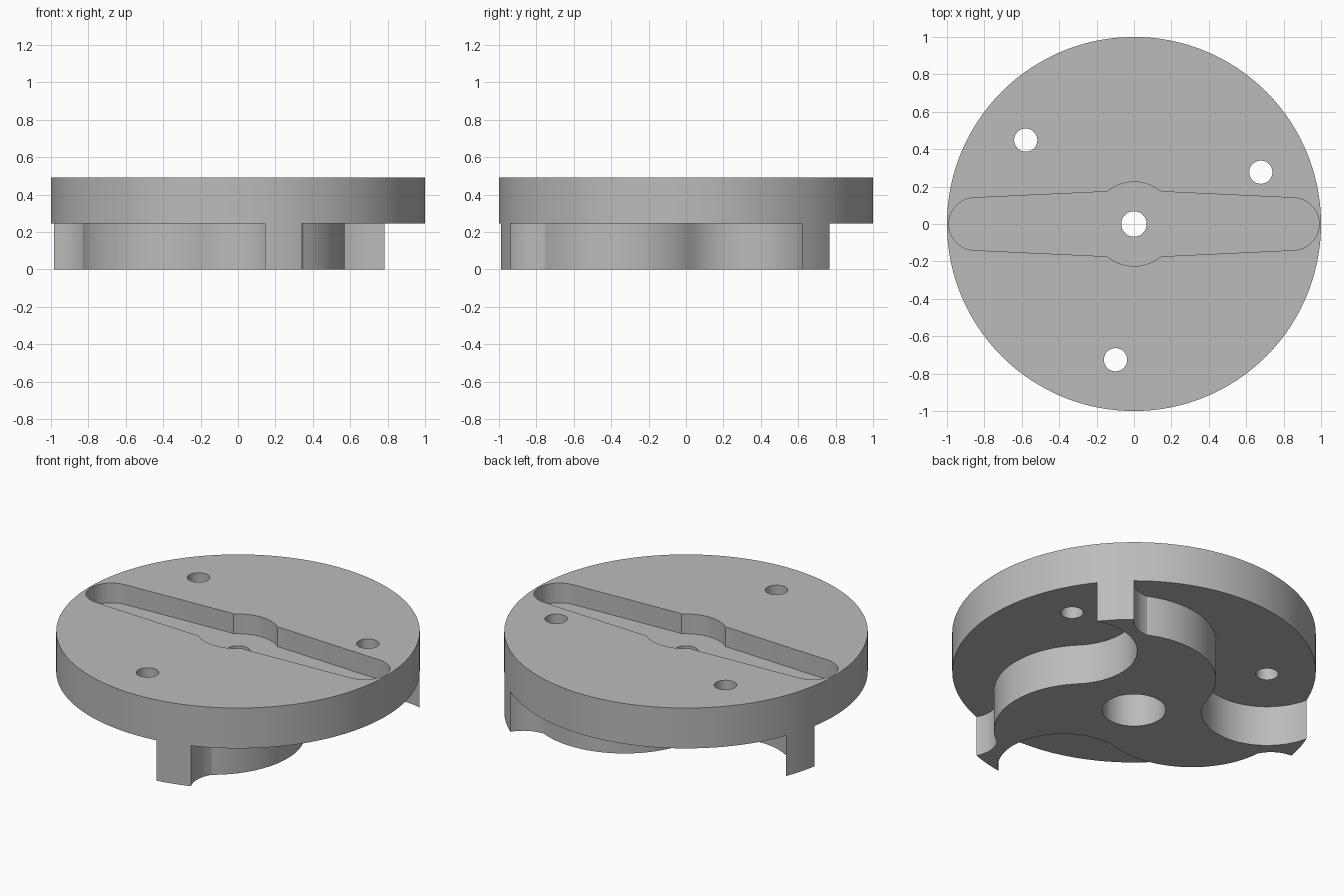
import bpy, bmesh
from math import sin, cos, radians, atan2, degrees, hypot
from mathutils import Matrix

cube = bpy.data.objects.get("Cube")
if cube:
    bpy.data.objects.remove(cube, do_unlink=True)

HEIGHT, PLATE_Z, SLOT_Z = 0.49, 0.245, 0.37

grey = bpy.data.materials.new("machined_grey")
grey.use_nodes = True
colour = (0.5, 0.5, 0.5, 1)
grey.diffuse_color = colour
grey.node_tree.nodes["Principled BSDF"].inputs["Base Color"].default_value = colour


def arc(cx, cy, r, start, end, n):
    """Points along an arc, angles in degrees."""
    angles = [radians(start + (end - start) * i / n) for i in range(n + 1)]
    return [(cx + r * cos(a), cy + r * sin(a)) for a in angles]


def prism(name, outline, z0, z1, turn=0):
    """Extrude a flat outline between two heights."""
    bm = bmesh.new()
    face = bm.faces.new([bm.verts.new((x, y, z0)) for x, y in outline])
    top = bmesh.ops.extrude_face_region(bm, geom=[face])["geom"]
    verts = [v for v in top if isinstance(v, bmesh.types.BMVert)]
    bmesh.ops.translate(bm, verts=verts, vec=(0, 0, z1 - z0))
    bmesh.ops.recalc_face_normals(bm, faces=bm.faces)
    bm.transform(Matrix.Rotation(radians(turn), 4, "Z"))
    mesh = bpy.data.meshes.new(name)
    bm.to_mesh(mesh)
    bm.free()
    mesh.materials.append(grey)
    obj = bpy.data.objects.new(name, mesh)
    bpy.context.collection.objects.link(obj)
    return obj


def circle(x, y, r, n=48):
    return arc(x, y, r, 0, 360, n)[:-1]


def cut(target, cutter):
    """Subtract a cutter and discard it."""
    cutter.hide_render = True
    bpy.context.view_layer.objects.active = target
    mod = target.modifiers.new("cut", "BOOLEAN")
    mod.operation, mod.solver, mod.object = "DIFFERENCE", "EXACT", cutter
    bpy.ops.object.modifier_apply(modifier=mod.name)
    bpy.data.objects.remove(cutter, do_unlink=True)


# Solid blank for plate and swirl hub
body = prism("swirl_hub_plate", circle(0, 0, 1, 192), 0, HEIGHT)

# Pocket between two arms: small concave flank, convex bulge, concave bay
bulge, bulge_r = (0.059, -0.334), 0.511
bay, bay_r = (0.678, 0.277), 0.359
tip_a, tip_b = radians(-70), radians(38.3)
crease = (0.35, -0.754)
tip = (cos(tip_a), sin(tip_a))
crease_angle = degrees(atan2(crease[1] - bulge[1], crease[0] - bulge[0]))
tangent = degrees(atan2(bay[1] - bulge[1], bay[0] - bulge[0]))
bay_end = degrees(atan2(sin(tip_b) - bay[1], cos(tip_b) - bay[0]))

flank = []
dx, dy = crease[0] - tip[0], crease[1] - tip[1]
for i in range(8):
    t = i / 8
    sag = 0.1 * t * (1 - t) / hypot(dx, dy)
    flank.append((tip[0] + dx * t - dy * sag, tip[1] + dy * t + dx * sag))
pocket = (flank
          + arc(*bulge, bulge_r, crease_angle, tangent, 32)
          + arc(*bay, bay_r, tangent + 180, bay_end, 40)[1:]
          + arc(0, 0, 1.2, 38.3, -70, 24))
for turn in (0, 120, 240):
    cut(body, prism("pocket_cutter", pocket, -0.1, PLATE_Z, turn))

# Tapered slot with round ends and a round middle
right = arc(0.85, 0, 0.14, -87, 87, 24)
middle = arc(0, 0, 0.225, 49, 131, 20)
half = right + [(0.17, 0.172)] + middle + [(-0.17, 0.172)]
slot = half + [(-x, -y) for x, y in half]
cut(body, prism("slot_cutter", slot, SLOT_Z, 0.6))

# Centre bore, wider from below, and three bolt holes
cut(body, prism("bore_cutter", circle(0, 0, 0.175), -0.1, PLATE_Z))
cut(body, prism("centre_hole_cutter", circle(0, 0, 0.068), 0.1, 0.6))
for turn in (0, 120, 240):
    cut(body, prism("bolt_cutter", circle(*bay, 0.062), -0.1, 0.6, turn))

# Smooth curved walls, crisp rims
bpy.ops.object.select_all(action="DESELECT")
body.select_set(True)
bpy.context.view_layer.objects.active = body
bpy.ops.object.shade_smooth_by_angle(angle=radians(25))
